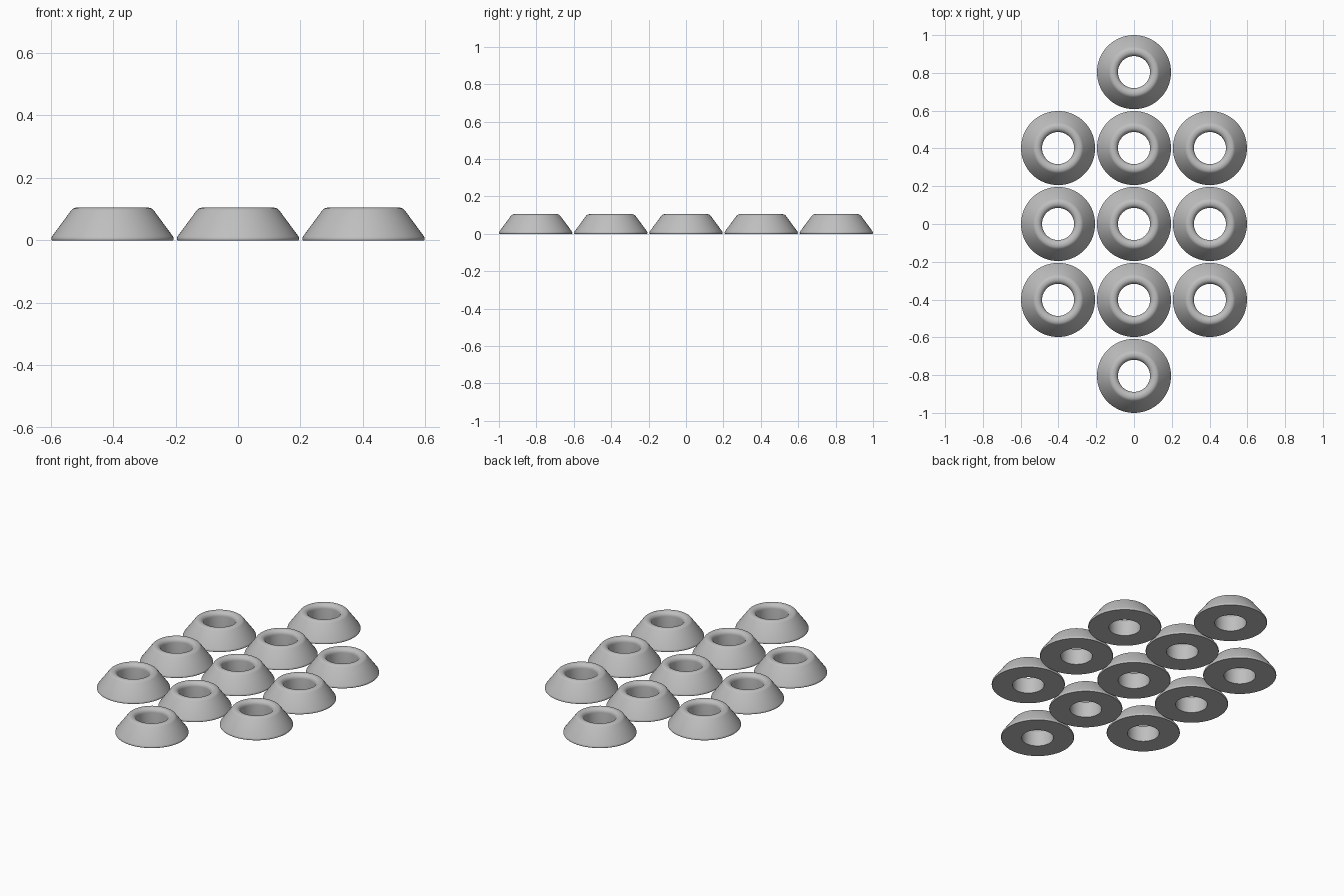
import bpy, bmesh, math

if "Cube" in bpy.data.objects:
    bpy.data.objects.remove(bpy.data.objects["Cube"])

SPACING = 0.402
SEGMENTS = 64

grey = bpy.data.materials.new("light grey")
grey.diffuse_color = (0.52, 0.52, 0.52, 1)
grey.use_nodes = True
grey.node_tree.nodes["Principled BSDF"].inputs["Base Color"].default_value = grey.diffuse_color


def arc(cx, cz, rx, rz, a0, a1, n):
    """Points on an elliptical arc, angles in degrees."""
    return [(cx + rx * math.cos(math.radians(a0 + (a1 - a0) * i / n)),
             cz + rz * math.sin(math.radians(a0 + (a1 - a0) * i / n)))
            for i in range(n + 1)]


# Half section: flat base, small rim, sloped wall, rounded lip, straight bore
profile = [(0.085, 0.0), (0.194, 0.0), (0.196, 0.003), (0.196, 0.007), (0.1935, 0.013)]
profile += arc(0.113, 0.080, 0.025, 0.025, 38, 90, 5)
profile += arc(0.110, 0.080, 0.025, 0.025, 90, 180, 8)

# Revolve the section into one closed ring
mesh = bpy.data.meshes.new("tapered_ring")
bm = bmesh.new()
rings = []
for i in range(SEGMENTS):
    a = 2 * math.pi * i / SEGMENTS
    rings.append([bm.verts.new((r * math.cos(a), r * math.sin(a), z)) for r, z in profile])
count = len(profile)
for i in range(SEGMENTS):
    here, there = rings[i], rings[(i + 1) % SEGMENTS]
    for j in range(count):
        k = (j + 1) % count
        bm.faces.new((here[j], there[j], there[k], here[k]))
bmesh.ops.recalc_face_normals(bm, faces=bm.faces)
bm.to_mesh(mesh)
bm.free()
mesh.materials.append(grey)

# Rows from front to back: single, three triples, single
for row in range(-2, 3):
    for col in ((0,) if abs(row) == 2 else (-1, 0, 1)):
        ring = bpy.data.objects.new("tapered_ring", mesh)
        ring.location = (col * SPACING, row * SPACING, 0)
        bpy.context.collection.objects.link(ring)
        ring.select_set(True)
        bpy.context.view_layer.objects.active = ring

# Smooth walls while keeping the base edges sharp
bpy.ops.object.shade_smooth_by_angle(angle=math.radians(35))
